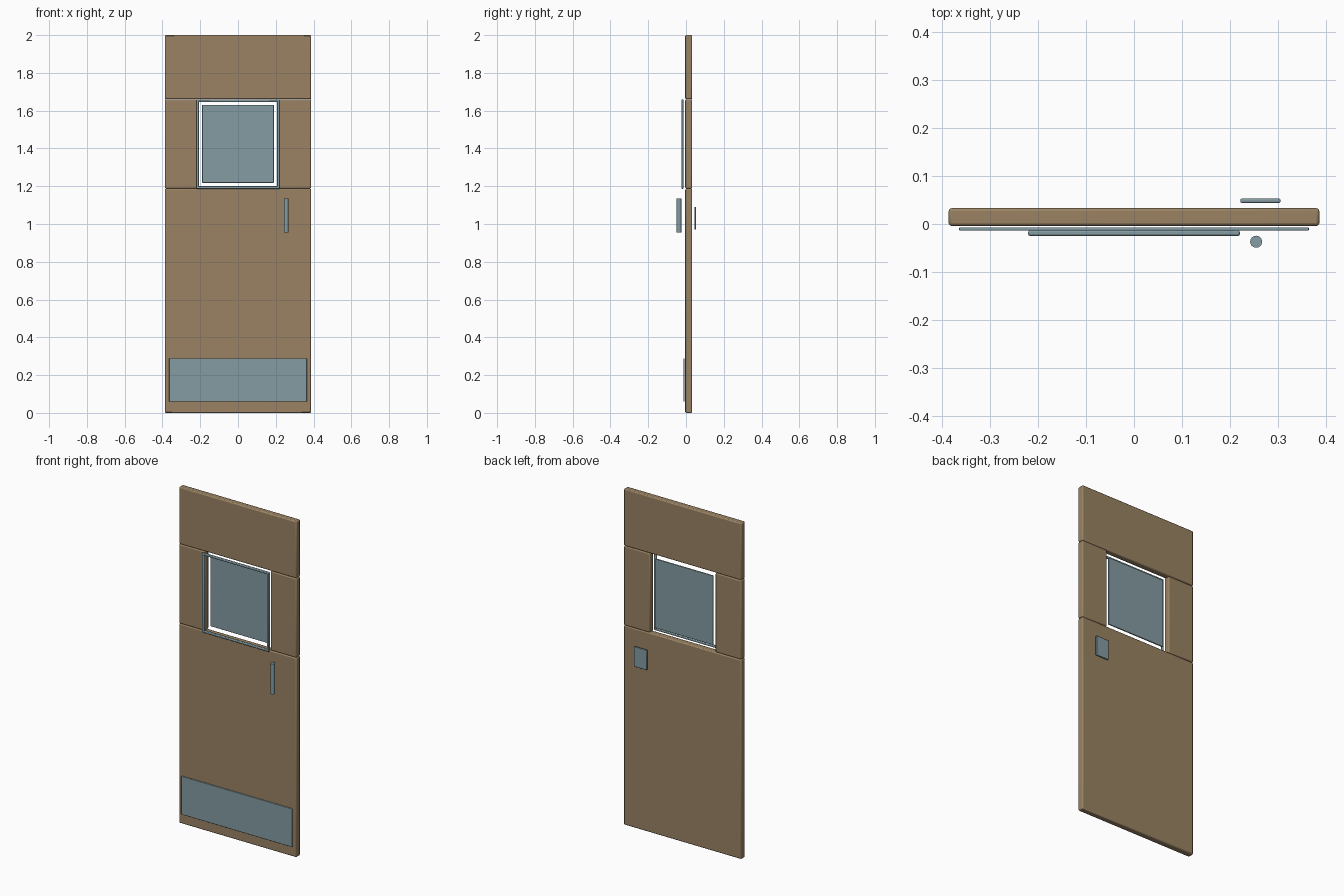
import bpy

if "Cube" in bpy.data.objects:
    bpy.data.objects.remove(bpy.data.objects["Cube"])


def material(name, rgb):
    m = bpy.data.materials.new(name)
    m.diffuse_color = (*rgb, 1)
    m.use_nodes = True
    m.node_tree.nodes["Principled BSDF"].inputs["Base Color"].default_value = m.diffuse_color
    return m


WOOD = material("brown wood", (0.32, 0.225, 0.125))
METAL = material("blue grey metal", (0.23, 0.335, 0.365))


def finish(ob, name, mat, bevel, segments=2):
    ob.name = name
    ob.data.materials.append(mat)
    if bevel:
        mod = ob.modifiers.new("rounded edges", 'BEVEL')
        mod.width = bevel
        mod.segments = segments
        mod.limit_method = 'ANGLE'
    bpy.ops.object.shade_smooth_by_angle()
    return ob


def box(name, x, y, z, mat, bevel):
    """Box from (min, max) ranges with rounded edges."""
    centre = [(r[0] + r[1]) / 2 for r in (x, y, z)]
    bpy.ops.mesh.primitive_cube_add(size=1, location=centre)
    ob = bpy.context.object
    ob.scale = [r[1] - r[0] for r in (x, y, z)]
    bpy.ops.object.transform_apply(location=False, rotation=False, scale=True)
    return finish(ob, name, mat, bevel)


# door leaf: lower panel, top panel, two stiles beside the window
W, DEPTH = 0.387, (-0.004, 0.033)
box("lower_panel", (-W, W), DEPTH, (0.0, 1.187), WOOD, 0.006)
box("top_panel", (-W, W), DEPTH, (1.661, 2.0), WOOD, 0.006)
for side, s in (("left", -1), ("right", 1)):
    box(side + "_stile", sorted((s * 0.216, s * W)), DEPTH, (1.188, 1.660), WOOD, 0.006)
    # upright window trim
    box(side + "_window_trim", sorted((s * 0.206, s * 0.221)), (-0.025, -0.013),
        (1.186, 1.660), METAL, 0.004)

# horizontal window trim
for part, z in (("top", (1.646, 1.660)), ("bottom", (1.186, 1.200))):
    box(part + "_window_trim", (-0.218, 0.218), (-0.025, -0.013), z, METAL, 0.004)

# window pane floating in the opening
box("window_pane", (-0.19, 0.19), (0.010, 0.018), (1.218, 1.630), METAL, 0.002)

# kick plate on the front, push plate on the back
box("kick_plate", (-0.365, 0.365), (-0.014, -0.007), (0.06, 0.288), METAL, 0.002)
box("push_plate", (0.222, 0.306), (0.044, 0.053), (0.97, 1.09), METAL, 0.003)

# pull handle
bpy.ops.mesh.primitive_cylinder_add(vertices=24, radius=0.0125, depth=0.18,
                                    location=(0.255, -0.037, 1.045))
finish(bpy.context.object, "pull_handle", METAL, 0)
